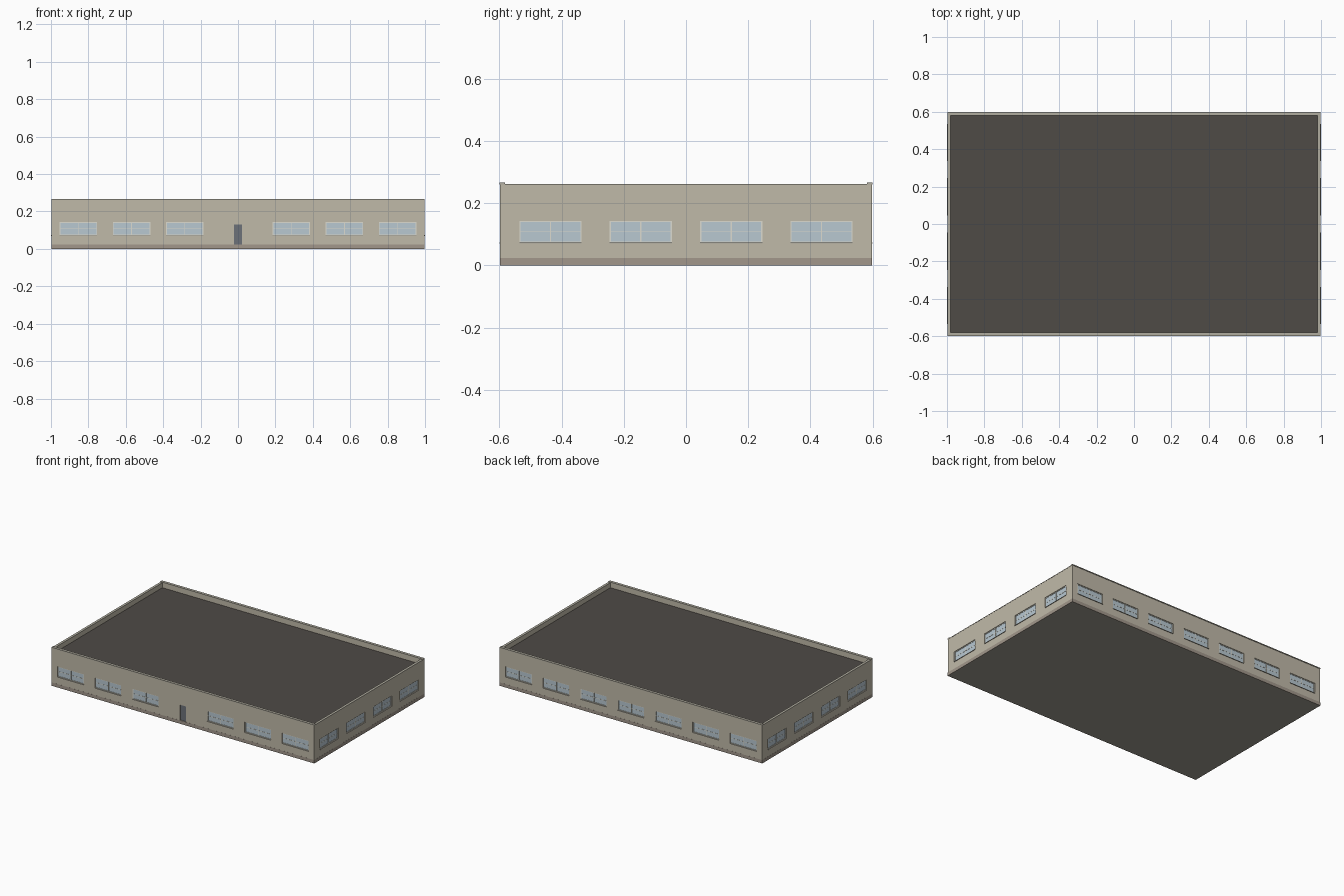
import bpy, bmesh
from mathutils import Matrix

if "Cube" in bpy.data.objects:
    bpy.data.objects.remove(bpy.data.objects["Cube"])

def mat(name, c):
    m = bpy.data.materials.new(name)
    m.diffuse_color = (*c, 1)
    m.use_nodes = True
    m.node_tree.nodes["Principled BSDF"].inputs["Base Color"].default_value = m.diffuse_color
    return m

WALL = mat("render_wall", (0.53, 0.49, 0.395))
BASE = mat("plinth_stone", (0.36, 0.31, 0.26))
COPE = mat("coping_stone", (0.44, 0.42, 0.35))
ROOF = mat("roofing", (0.077, 0.069, 0.062))
SLAB = mat("slab_concrete", (0.345, 0.33, 0.28))
GLASS = mat("glass", (0.48, 0.58, 0.64))
FRAME = mat("frame_paint", (0.72, 0.71, 0.63))
SILL = mat("sill_stone", (0.42, 0.40, 0.34))
DOOR = mat("door_paint", (0.15, 0.165, 0.19))

def boxes(name, spans, material=None):
    """One object from boxes given as (x0, x1, y0, y1, z0, z1)."""
    bm = bmesh.new()
    for x0, x1, y0, y1, z0, z1 in spans:
        m = Matrix.Translation(((x0 + x1) / 2, (y0 + y1) / 2, (z0 + z1) / 2))
        m = m @ Matrix.Diagonal((abs(x1 - x0), abs(y1 - y0), abs(z1 - z0), 1))
        bmesh.ops.create_cube(bm, size=1, matrix=m)
    me = bpy.data.meshes.new(name)
    bm.to_mesh(me)
    bm.free()
    ob = bpy.data.objects.new(name, me)
    bpy.context.collection.objects.link(ob)
    if material:
        me.materials.append(material)
    return ob

HX, HY, TOP, T = 0.997, 0.597, 0.261, 0.015   # wall half sizes, height, thickness
ROOF_Z, Z0, Z1 = 0.227, 0.073, 0.143
HW, DEPTH = 0.100, 0.007                       # window half width, reveal depth

def on_wall(side, u0, u1, d0, d1, z0, z1):
    """Box on a wall: u runs along it, d is outward distance from its face."""
    if side in "fb":
        s = -1 if side == "f" else 1
        a, b = sorted((s * (HY + d0), s * (HY + d1)))
        return (u0, u1, a, b, z0, z1)
    s = -1 if side == "l" else 1
    a, b = sorted((s * (HX + d0), s * (HX + d1)))
    return (a, b, u0, u1, z0, z1)

# Window positions, with the door replacing the middle front bay
long_bays = [i * 0.2845 for i in range(-3, 4)]
short_bays = [i * 0.2905 for i in (-1.5, -0.5, 0.5, 1.5)]
windows = [("f", u) for u in long_bays if abs(u) > 0.01]
windows += [("b", u) for u in long_bays]
windows += [(s, u) for s in "lr" for u in short_bays]

cuts, panes, frames, sills = [], [], [], []
for s, u in windows:
    a, b = u - HW, u + HW
    f = 0.004
    cuts.append(on_wall(s, a, b, -DEPTH, 0.02, Z0, Z1))
    panes.append(on_wall(s, a, b, -DEPTH - 0.002, -DEPTH + 0.001, Z0, Z1))
    d0, d1 = -DEPTH, -DEPTH + 0.003
    zm = (Z0 + Z1) / 2
    frames += [on_wall(s, a, a + f, d0, d1, Z0, Z1),
               on_wall(s, b - f, b, d0, d1, Z0, Z1),
               on_wall(s, a + f, b - f, d0, d1, Z0, Z0 + f),
               on_wall(s, a + f, b - f, d0, d1, Z1 - f, Z1),
               on_wall(s, u - 0.002, u + 0.002, d0, d1, Z0 + f, Z1 - f),
               on_wall(s, a + f, b - f, d0, d1 - 0.001, zm - 0.0015, zm + 0.0015)]
    sills.append(on_wall(s, a, b, -DEPTH, 0.003, Z0 - 0.003, Z0))

# Walls with roof well, window reveals and doorway cut out
walls = boxes("walls", [(-HX, HX, -HY, HY, 0.002, TOP)], WALL)
cuts.append((-HX + T, HX - T, -HY + T, HY - T, ROOF_Z - 0.005, TOP + 0.1))
cuts.append(on_wall("f", -0.022, 0.022, -DEPTH, 0.02, 0.024, 0.130))
cutter = boxes("opening_cutter", cuts)
cutter.hide_render = True
cutter.hide_viewport = True
mod = walls.modifiers.new("openings", "BOOLEAN")
mod.object = cutter
mod.operation = "DIFFERENCE"
mod.solver = "EXACT"

# Glazing, frames and sills
boxes("window_glass", panes, GLASS)
boxes("window_frames", frames, FRAME)
boxes("window_sills", sills, SILL)

# Door leaf
boxes("door", [on_wall("f", -0.022, 0.022, -DEPTH - 0.001, -DEPTH + 0.003, 0.024, 0.130)], DOOR)

# Plinth band round the base
P = 0.0006
boxes("plinth", [on_wall(s, -HX - P, HX + P, -0.004, P, 0, 0.023) for s in "fb"]
      + [on_wall(s, -HY + 0.004, HY - 0.004, -0.004, P, 0, 0.023) for s in "lr"], BASE)

# Flat roof deck and ground slab
boxes("roof_deck", [(-HX + T, HX - T, -HY + T, HY - T, ROOF_Z - 0.006, ROOF_Z)], ROOF)
boxes("floor_slab", [(-HX + 0.004, HX - 0.004, -HY + 0.004, HY - 0.004, 0, 0.004)], SLAB)

# Parapet copings: long ones overhang, short ones fit between them
boxes("coping", [on_wall(s, -HX - 0.001, HX + 0.001, -T - 0.001, 0.003, TOP - 0.001, 0.266)
                 for s in "fb"]
      + [on_wall(s, -HY + T, HY - T, -T - 0.001, 0.001, TOP - 0.003, TOP + 0.001)
         for s in "lr"], COPE)
